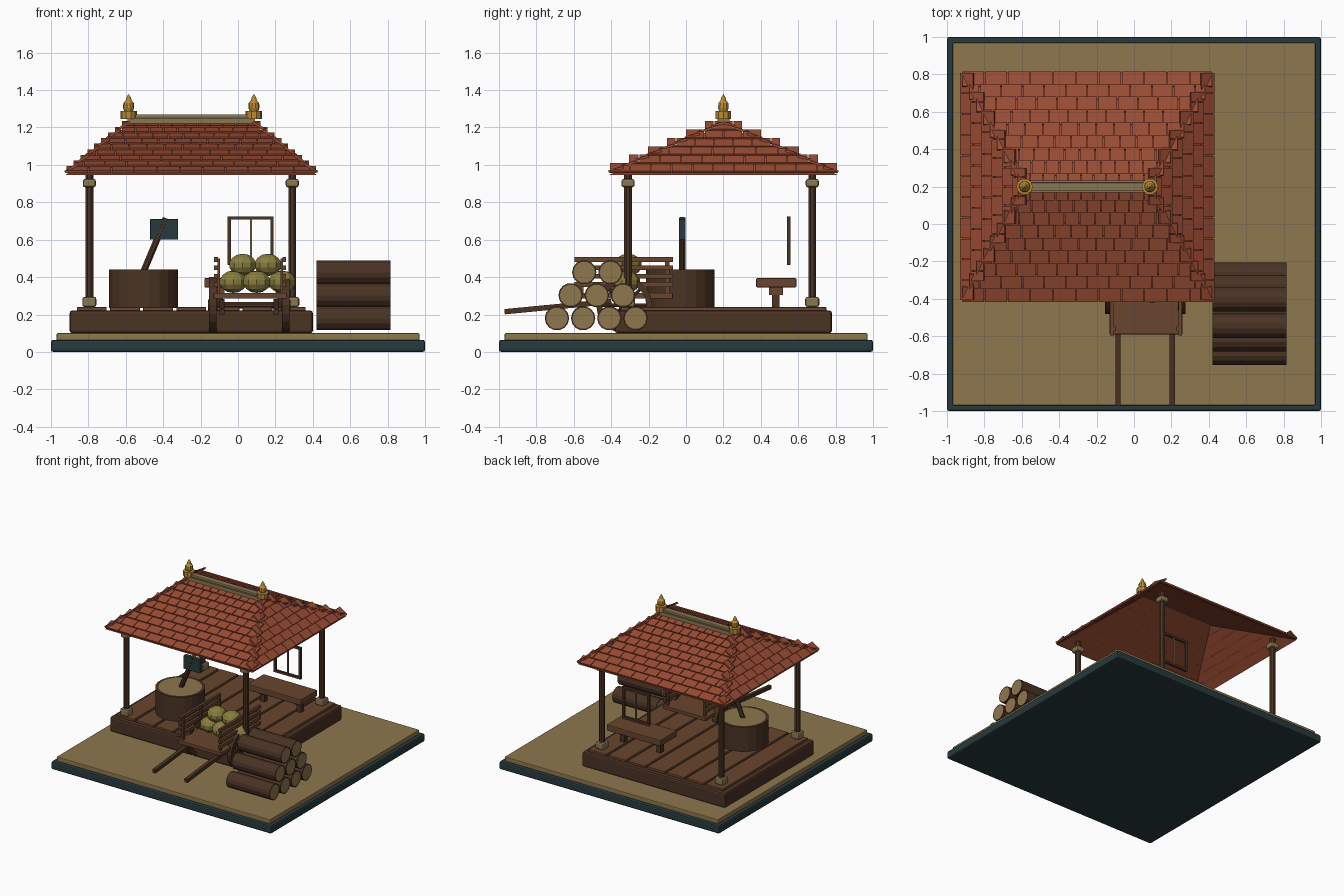
import bpy, bmesh, math
from mathutils import Vector, Matrix

cube = bpy.data.objects.get("Cube")
if cube:
    bpy.data.objects.remove(cube, do_unlink=True)


def material(name, rgb):
    m = bpy.data.materials.new(name)
    m.use_nodes = True
    m.diffuse_color = (*rgb, 1)
    bsdf = m.node_tree.nodes["Principled BSDF"]
    bsdf.inputs["Base Color"].default_value = (*rgb, 1)
    bsdf.inputs["Roughness"].default_value = 0.8
    return m


TEAL = material("dark teal", (0.02, 0.042, 0.046))
SAND = material("sand", (0.27, 0.185, 0.075))
RED = material("roof red", (0.32, 0.072, 0.033))
DARK = material("dark wood", (0.068, 0.033, 0.017))
WOOD = material("plank wood", (0.14, 0.06, 0.027))
GOLD = material("gold", (0.5, 0.26, 0.035))
OLIVE = material("sack olive", (0.25, 0.21, 0.05))
STONE = material("pale stone", (0.25, 0.185, 0.085))


def finish(bm, name, mats, bevel=0):
    bmesh.ops.recalc_face_normals(bm, faces=bm.faces)
    me = bpy.data.meshes.new(name)
    bm.to_mesh(me)
    bm.free()
    for m in mats:
        me.materials.append(m)
    ob = bpy.data.objects.new(name, me)
    bpy.context.collection.objects.link(ob)
    if bevel:
        mod = ob.modifiers.new("bevel", 'BEVEL')
        mod.width = bevel
        mod.segments = 2
    return ob


def box(name, x, y, z, mat, bevel=0):
    """Box given by (low, high) spans on each axis."""
    bm = bmesh.new()
    bmesh.ops.create_cube(bm, size=1)
    for v in bm.verts:
        for i, (lo, hi) in enumerate((x, y, z)):
            v.co[i] = (lo + hi) / 2 + v.co[i] * (hi - lo)
    return finish(bm, name, [mat], bevel)


def mid(c, w):
    return (c - w / 2, c + w / 2)


def rod(name, a, b, r, mat, sides=8, cap=None):
    """Cylinder or square bar from a to b, with optional inset coloured ends."""
    a, b = Vector(a), Vector(b)
    bm = bmesh.new()
    rot = (b - a).to_track_quat('Z', 'Y').to_matrix().to_4x4()
    turn = Matrix.Rotation(math.pi / sides, 4, 'Z')
    bmesh.ops.create_cone(bm, cap_ends=True, segments=sides, radius1=r, radius2=r,
                          depth=(b - a).length,
                          matrix=Matrix.Translation((a + b) / 2) @ rot @ turn)
    if cap:
        ends = [f for f in bm.faces if len(f.verts) == sides]
        bmesh.ops.inset_individual(bm, faces=ends, thickness=r * 0.12)
        for f in ends:
            f.material_index = 1
    return finish(bm, name, [mat] + ([cap] if cap else []))


def lathe(name, profile, centre, mat, sides=10):
    bm = bmesh.new()
    vs = [bm.verts.new((r, 0, z)) for r, z in profile]
    es = [bm.edges.new(p) for p in zip(vs, vs[1:])]
    bmesh.ops.spin(bm, geom=vs + es, cent=(0, 0, 0), axis=(0, 0, 1),
                   angle=math.tau, steps=sides, use_merge=True)
    bmesh.ops.remove_doubles(bm, verts=bm.verts, dist=1e-4)
    ob = finish(bm, name, [mat])
    ob.location = centre
    return ob


# Ground and platform
box("base_slab", (-1, 1), (-1, 1), (0, 0.065), TEAL, 0.012)
box("ground", (-0.97, 0.97), (-0.97, 0.97), (0.06, 0.1), SAND, 0.006)
box("platform", (-0.9, 0.4), (-0.38, 0.78), (0.1, 0.222), DARK, 0.014)
PLANKS = 7
step = 1.24 / PLANKS
for i in range(PLANKS):
    box("floor_plank", mid(-0.87 + (i + 0.5) * step, step - 0.018), (-0.35, 0.75),
        (0.215, 0.24), WOOD, 0.004)

# Posts with stone feet and capitals
for px in (-0.795, 0.29):
    for py in (-0.31, 0.675):
        rod("post", (px, py, 0.23), (px, py, 0.97), 0.023, DARK)
        box("post_foot", mid(px, 0.075), mid(py, 0.075), (0.24, 0.295), STONE, 0.012)
        box("post_capital", mid(px, 0.07), mid(py, 0.07), (0.88, 0.925), STONE, 0.012)

# Tiled hip roof
X0, X1, Y0, Y1, EAVE, TOP = -0.92, 0.42, -0.41, 0.81, 0.955, 1.225
RL, RR = Vector((-0.585, 0.2, TOP)), Vector((0.085, 0.2, TOP))
FL, FR = Vector((X0, Y0, EAVE)), Vector((X1, Y0, EAVE))
BL, BR = Vector((X0, Y1, EAVE)), Vector((X1, Y1, EAVE))


def roof_side(name, a, b, c, d, rows, cols):
    """Rows of overlapping tiles from eave a-b up to ridge c-d."""
    bm = bmesh.new()
    u = (b - a).normalized()
    up = (c + d - a - b) / 2
    length = up.length / rows
    s = up.normalized()
    n = u.cross(s)
    tilt = Matrix.Rotation(math.radians(7), 4, u)
    for r in range(rows):
        left, right = a.lerp(c, r / rows), b.lerp(d, r / rows)
        width = (right - left).length
        count = max(2, cols if (c - d).length > 0.1 else round(width / 0.11))
        cuts = [k / count for k in range(count + 1)]
        if r % 2:
            cuts = [0] + [(k + 0.5) / count for k in range(count)] + [1]
        for k0, k1 in zip(cuts, cuts[1:]):
            p = left + u * width * (k0 + k1) / 2 + s * length * 0.55 + n * 0.004
            frame = Matrix((u, s, n)).transposed().to_4x4()
            size = Matrix.Diagonal((width * (k1 - k0) - 0.005, length * 1.12, 0.013, 1))
            tilted = Matrix.Rotation(math.radians(-7), 4, 'X')
            bmesh.ops.create_cube(bm, size=1,
                                  matrix=Matrix.Translation(p) @ frame @ tilted @ size)
    finish(bm, name, [RED])


roof_side("roof_tiles_front", FL, FR, RL, RR, 9, 11)
roof_side("roof_tiles_back", BR, BL, RR, RL, 9, 11)
roof_side("roof_tiles_left", FR, BR, RR, RR, 6, 11)
roof_side("roof_tiles_right", BL, FL, RL, RL, 6, 11)

# Closed sheet under the tiles
bm = bmesh.new()
fl, fr, bl, br, rl, rr = [bm.verts.new(p - Vector((0, 0, 0.008)))
                          for p in (FL, FR, BL, BR, RL, RR)]
for f in ((fl, fr, rr, rl), (br, bl, rl, rr), (fr, br, rr), (bl, fl, rl)):
    bm.faces.new(f)
finish(bm, "roof_lining", [RED])

# Ridge beam and finials
box("ridge_beam", (-0.59, 0.09), (0.168, 0.232), (1.215, 1.25), STONE)
box("ridge_cap", (-0.59, 0.09), (0.178, 0.222), (1.25, 1.27), STONE, 0.005)
FINIAL = [(0, 0), (0.044, 0), (0.044, 0.042), (0.024, 0.044), (0.03, 0.06),
          (0.028, 0.085), (0.016, 0.1), (0.012, 0.115), (0, 0.135)]
for fx in (-0.585, 0.085):
    lathe("finial", FINIAL, (fx, 0.2, 1.245), GOLD)

# Chopping block and hatchet
rod("chopping_block", (-0.505, -0.03, 0.235), (-0.505, -0.03, 0.44), 0.186, DARK, 20, SAND)
rod("hatchet_handle", (-0.505, -0.02, 0.43), (-0.385, -0.02, 0.715), 0.019, DARK)
box("hatchet_head", (-0.47, -0.32), mid(-0.02, 0.034), (0.6, 0.71), TEAL, 0.003)

# Bench with a standing frame behind it
box("bench_seat", (-0.18, 0.31), (0.375, 0.59), (0.345, 0.395), WOOD, 0.006)
for lx in (-0.1, 0.23):
    box("bench_leg", mid(lx, 0.04), mid(0.48, 0.04), (0.235, 0.315), DARK)
    box("bench_bracket", mid(lx, 0.055), mid(0.48, 0.075), (0.305, 0.347), WOOD)
for fx in (-0.046, 0.182):
    box("frame_side", mid(fx, 0.018), mid(0.55, 0.02), (0.465, 0.725), DARK)
for fz in (0.474, 0.716):
    box("frame_rail", (-0.055, 0.191), mid(0.55, 0.02), mid(fz, 0.018), DARK)
box("frame_bar", mid(0.07, 0.01), mid(0.55, 0.01), (0.475, 0.715), STONE)

# Hand cart
box("cart_bed", (-0.13, 0.26), (-0.59, -0.07), (0.285, 0.315), WOOD, 0.004)
rod("cart_axle", (-0.15, -0.33, 0.25), (0.28, -0.33, 0.25), 0.018, DARK)
for side in (-1, 1):
    cx = 0.065 + side * 0.182
    for rz in (0.36, 0.405, 0.45, 0.495):
        box("cart_slat", mid(cx, 0.02), (-0.595, -0.07), mid(rz, 0.026), WOOD)
    for py in (-0.56, -0.33, -0.1):
        box("cart_stake", mid(cx - side * 0.014, 0.014), mid(py, 0.022), (0.3, 0.5), WOOD)
    sx = 0.06 + side * 0.145
    rod("cart_shaft", (sx, -0.97, 0.215), (sx, -0.4, 0.27), 0.02, DARK, 4)
    # Spoked wheel
    wx = 0.06 + side * 0.195
    bm = bmesh.new()
    section = [bm.verts.new((x, 0, z)) for x, z in
               ((-0.02, 0.118), (0.02, 0.118), (0.02, 0.15), (-0.02, 0.15))]
    face = bm.faces.new(section)
    bmesh.ops.spin(bm, geom=[face], cent=(0, 0, 0), axis=(1, 0, 0),
                   angle=math.tau, steps=20, use_merge=True)
    bmesh.ops.remove_doubles(bm, verts=bm.verts, dist=1e-4)
    finish(bm, "wheel_rim", [DARK]).location = (wx, -0.33, 0.25)
    rod("wheel_hub", (wx - 0.025, -0.33, 0.25), (wx + 0.025, -0.33, 0.25), 0.032, DARK, 10)
    for k in range(4):
        d = Vector((0, math.cos(k * math.pi / 4), math.sin(k * math.pi / 4))) * 0.125
        c = Vector((wx, -0.33, 0.25))
        rod("wheel_spoke", c - d, c + d, 0.01, DARK, 6)

# Grain sacks on the cart
for sx, sy, sz in ((-0.025, -0.33, 0.375), (0.1, -0.35, 0.375), (0.235, -0.32, 0.375),
                   (0.025, -0.31, 0.465), (0.16, -0.31, 0.465)):
    bm = bmesh.new()
    bmesh.ops.create_uvsphere(bm, u_segments=10, v_segments=7, radius=1,
                              matrix=Matrix.Translation((sx, sy, sz))
                              @ Matrix.Diagonal((0.076, 0.075, 0.06, 1)))
    finish(bm, "grain_sack", [OLIVE])

# Stacked logs
for row, count in enumerate((4, 3, 2)):
    for k in range(count):
        ly, lz = -0.69 + row * 0.073 + k * 0.14, 0.18 + row * 0.123
        rod("log", (0.42, ly, lz), (0.815, ly, lz), 0.065, DARK, 14, SAND)
